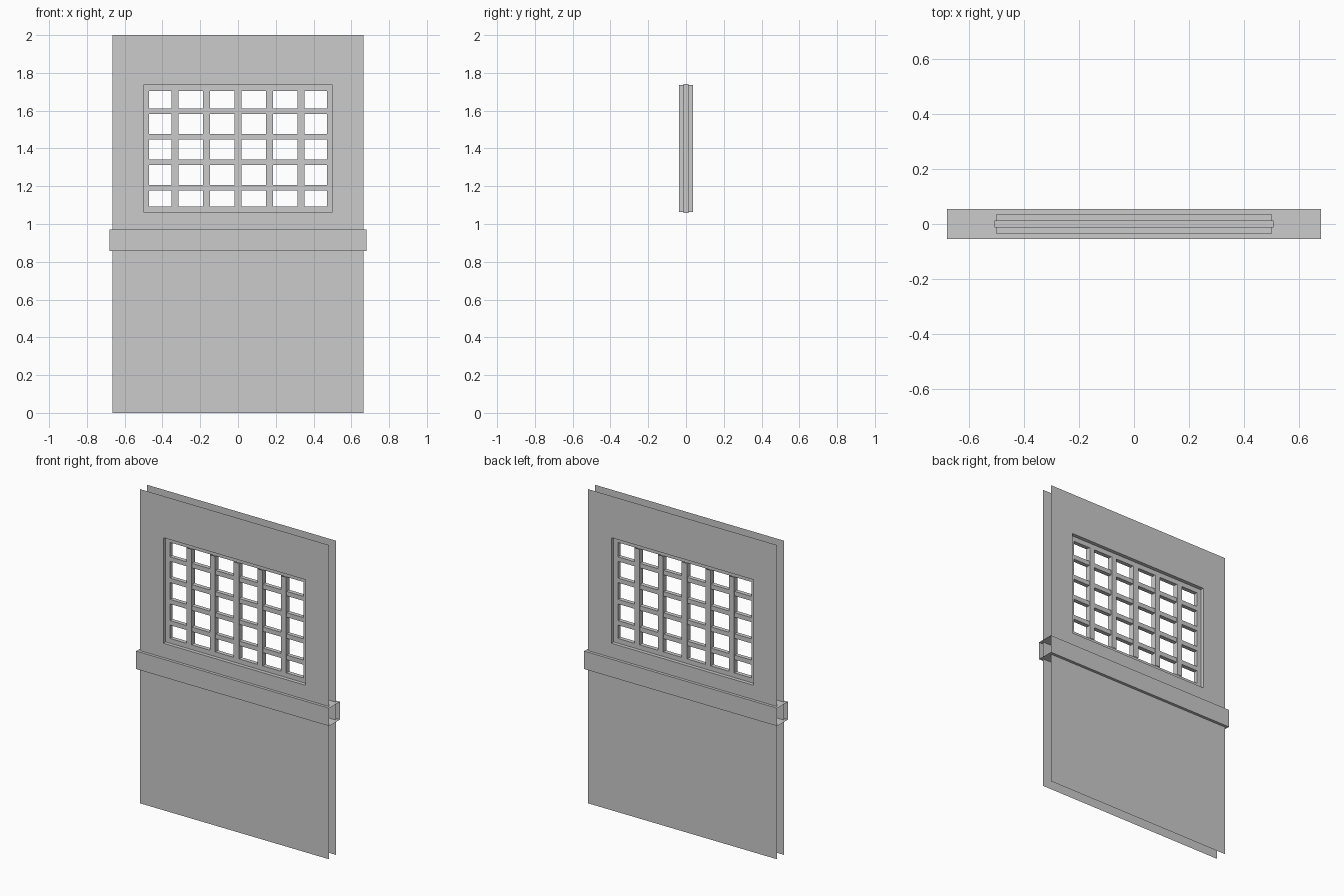
import bpy, bmesh

if "Cube" in bpy.data.objects:
    bpy.data.objects.remove(bpy.data.objects["Cube"])


def finish(name, bm):
    bmesh.ops.remove_doubles(bm, verts=bm.verts, dist=1e-5)
    me = bpy.data.meshes.new(name)
    bm.to_mesh(me)
    bm.free()
    ob = bpy.data.objects.new(name, me)
    bpy.context.collection.objects.link(ob)
    return ob


def rect(bm, x, z0, z1, y):
    """Corner vertices of an upright rectangle, counter-clockwise from the front."""
    return [bm.verts.new((px, y, pz)) for px, pz in ((-x, z0), (x, z0), (x, z1), (-x, z1))]


def bridge(bm, a, b):
    for i in range(4):
        j = (i + 1) % 4
        bm.faces.new((a[i], a[j], b[j], b[i]))


def pierced_panel(name, outer, inner, depth, outer_walls):
    """Front and back faces round an opening, with walls lining the opening."""
    bm = bmesh.new()
    fo, fi = rect(bm, *outer, -depth), rect(bm, *inner, -depth)
    bo, bi = rect(bm, *outer, depth), rect(bm, *inner, depth)
    bridge(bm, fo, fi)
    bridge(bm, fi, bi)
    bridge(bm, bi, bo)
    if outer_walls:
        bridge(bm, bo, fo)
    return finish(name, bm)


def tube(name, lo, hi, axis):
    """Box without its two end faces along the given axis."""
    bm = bmesh.new()
    bmesh.ops.create_cube(bm, size=1)
    for v in bm.verts:
        v.co = [lo[i] + (v.co[i] + 0.5) * (hi[i] - lo[i]) for i in range(3)]
    bm.normal_update()
    ends = [f for f in bm.faces if abs(f.normal[axis]) > 0.9]
    bmesh.ops.delete(bm, geom=ends, context='FACES')
    return finish(name, bm)


# Door skins, open at the outer edges, with a lined window opening
pierced_panel("door_panel", (0.665, 0, 2), (0.5, 1.063, 1.735), 0.036, False)

# Window frame set into the opening
IN_X, IN_Z0, IN_Z1 = 0.47, 1.093, 1.704
pierced_panel("window_frame", (0.508, 1.057, 1.741), (IN_X, IN_Z0, IN_Z1), 0.013, True)

# Window grid bars
for k in range(5):
    x = (k - 2) * 0.1667
    tube(f"vertical_bar_{k + 1}", (x - 0.018, -0.018, IN_Z0), (x + 0.018, 0.018, IN_Z1), 2)
for k in range(4):
    z = 1.192 + k * 0.1353
    tube(f"horizontal_bar_{k + 1}", (-IN_X, -0.013, z - 0.0145), (IN_X, 0.013, z + 0.0145), 0)

# Cross band wrapped round the door, open at both ends
tube("cross_band", (-0.68, -0.054, 0.858), (0.68, 0.054, 0.972), 0)
